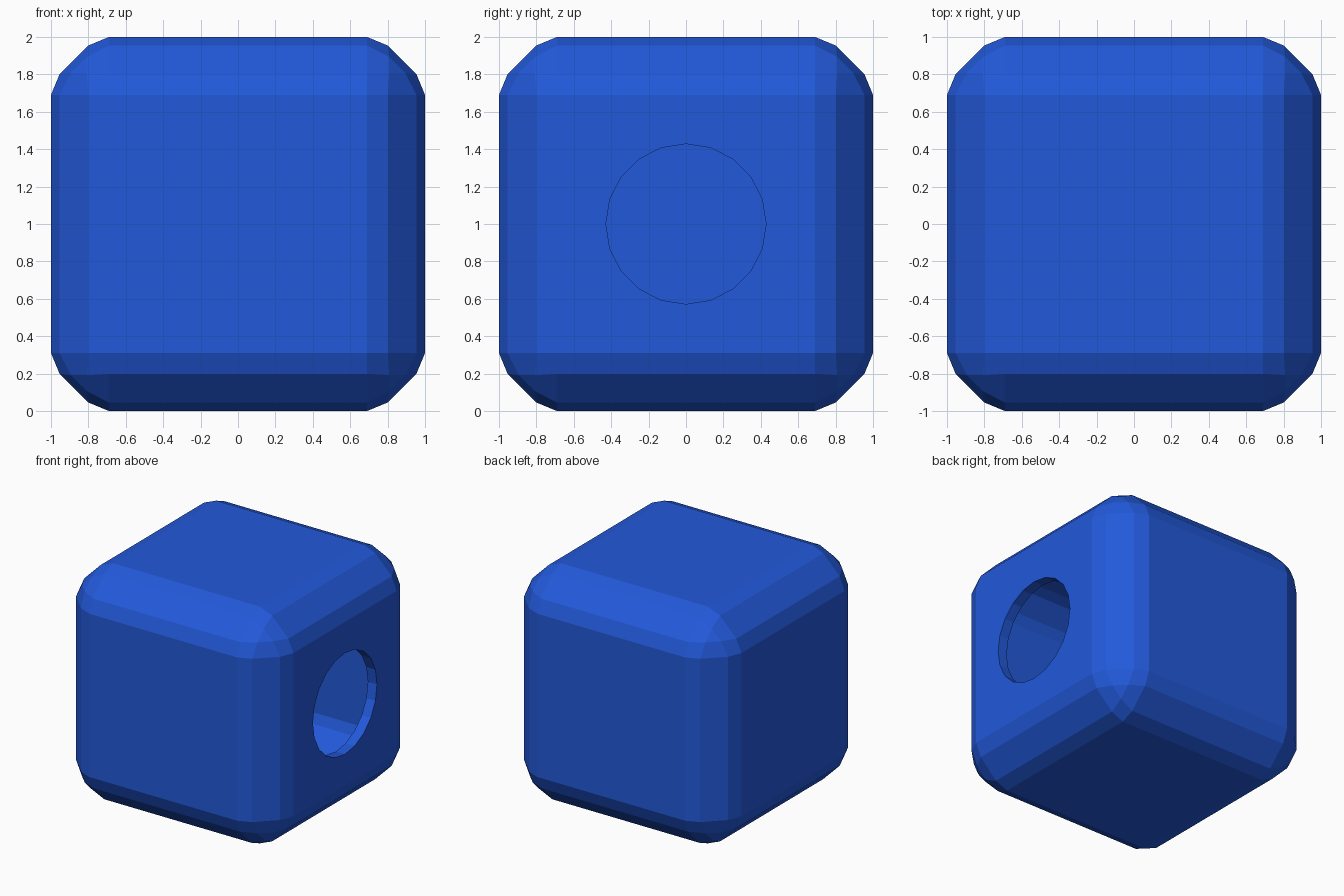
import bpy, bmesh, math

if "Cube" in bpy.data.objects:
    bpy.data.objects.remove(bpy.data.objects["Cube"])

CHAMFER, SOFTEN = 0.245, 0.065      # large chamfer, then a small one on its edges
HOLE_R, HOLE_SIDES = 0.428, 20
WALL = 0.085


def material(name, rgb):
    m = bpy.data.materials.new(name)
    m.diffuse_color = (*rgb, 1)
    m.use_nodes = True
    m.node_tree.nodes["Principled BSDF"].inputs["Base Color"].default_value = m.diffuse_color
    return m


def hollow_cube(name, mat, wall=0):
    bm = bmesh.new()
    bmesh.ops.create_cube(bm, size=2)
    # chamfer twice for the faceted rounded edges
    for width in (CHAMFER, SOFTEN):
        bmesh.ops.bevel(bm, geom=bm.edges[:], offset=width, offset_type='OFFSET',
                        segments=1, profile=0.5, affect='EDGES')
    # replace the right face by one with a round opening
    side = max(bm.faces, key=lambda f: f.calc_center_median().x)
    rim = list(side.edges)
    bmesh.ops.delete(bm, geom=[side], context='FACES_ONLY')
    ring = []
    for i in range(HOLE_SIDES):
        a = math.tau * i / HOLE_SIDES
        ring.append(bm.verts.new((1, HOLE_R * math.cos(a), HOLE_R * math.sin(a))))
    for i in range(HOLE_SIDES):
        rim.append(bm.edges.new((ring[i - 1], ring[i])))
    bmesh.ops.triangle_fill(bm, edges=rim, use_beauty=True, normal=(1, 0, 0))
    # drop any triangles that ended up inside the opening
    inside = [f for f in bm.faces if all(v in ring for v in f.verts)]
    if inside:
        bmesh.ops.delete(bm, geom=inside, context='FACES')
    bmesh.ops.recalc_face_normals(bm, faces=bm.faces[:])
    bmesh.ops.translate(bm, verts=bm.verts[:], vec=(0, 0, 1))
    me = bpy.data.meshes.new(name)
    bm.to_mesh(me)
    bm.free()
    me.materials.append(mat)
    ob = bpy.data.objects.new(name, me)
    bpy.context.collection.objects.link(ob)
    if wall:
        mod = ob.modifiers.new("wall", 'SOLIDIFY')
        mod.thickness = wall
        mod.offset = -1
        mod.use_even_offset = True
    return ob


# thick-walled dark box and the pale skin lying directly on it
hollow_cube("box_shell", material("deep_blue", (0.016, 0.10, 0.70)), WALL)
hollow_cube("outer_skin", material("pale_blue", (0.08, 0.27, 0.70)))
